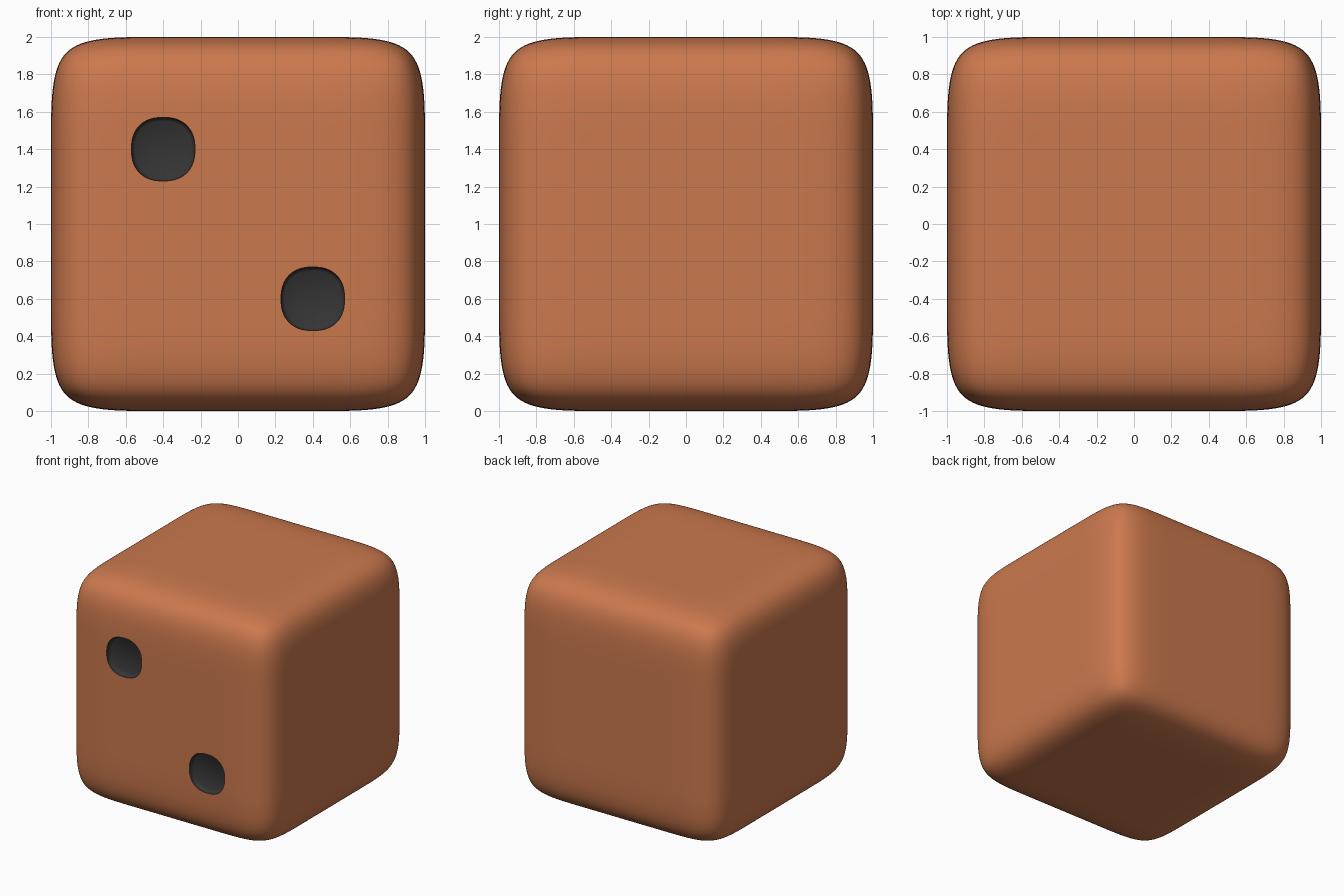
import bpy, bmesh, math

if "Cube" in bpy.data.objects:
    bpy.data.objects.remove(bpy.data.objects["Cube"])


def material(name, rgb):
    m = bpy.data.materials.new(name)
    m.diffuse_color = (*rgb, 1)
    m.use_nodes = True
    m.node_tree.nodes["Principled BSDF"].inputs["Base Color"].default_value = m.diffuse_color
    return m


orange = material("orange", (0.60, 0.19, 0.075))
black = material("black", (0.035, 0.035, 0.035))


def make(name, bm, mat):
    bmesh.ops.recalc_face_normals(bm, faces=bm.faces)
    me = bpy.data.meshes.new(name)
    bm.to_mesh(me)
    bm.free()
    me.materials.append(mat)
    ob = bpy.data.objects.new(name, me)
    bpy.context.collection.objects.link(ob)
    return ob


# Die body: cube with support loops, softened by subdivision
LOOP = 0.5
bm = bmesh.new()
bmesh.ops.create_cube(bm, size=2)
for axis in range(3):
    for c in (-LOOP, LOOP):
        no = [0, 0, 0]
        no[axis] = 1
        bmesh.ops.bisect_plane(bm, geom=bm.verts[:] + bm.edges[:] + bm.faces[:],
                               plane_co=[c * n for n in no], plane_no=no)
bmesh.ops.translate(bm, verts=bm.verts, vec=(0, 0, 1))
body = make("die_body", bm, orange)
sub = body.modifiers.new("round", 'SUBSURF')
sub.levels = sub.render_levels = 4

# Pip cutters: rounded-square plugs with a soft floor edge
SIDES, POWER = 48, 2.35
PROFILE = [(0.17, -1.2), (0.17, -0.985), (0.163, -0.965), (0.15, -0.955)]
bm = bmesh.new()
for s in (-1, 1):
    rings = []
    for r, y in PROFILE:
        ring = []
        for i in range(SIDES):
            a = 2 * math.pi * i / SIDES
            ca, sa = math.cos(a), math.sin(a)
            k = r / (abs(ca) ** POWER + abs(sa) ** POWER) ** (1 / POWER)
            ring.append(bm.verts.new((0.4 * s + k * ca, y, 1 - 0.4 * s + k * sa)))
        rings.append(ring)
    for a, b in zip(rings, rings[1:]):
        for i in range(SIDES):
            j = (i + 1) % SIDES
            bm.faces.new((a[i], a[j], b[j], b[i]))
    bm.faces.new(rings[0])
    bm.faces.new(rings[-1])
cutter = make("pip_cutter", bm, black)
cutter.hide_render = True

# Carve the two recessed pips, keeping their dark colour
cut = body.modifiers.new("pips", 'BOOLEAN')
cut.operation = 'DIFFERENCE'
cut.solver = 'EXACT'
cut.object = cutter
cut.material_mode = 'TRANSFER'
bpy.context.view_layer.objects.active = body
body.select_set(True)
bpy.ops.object.modifier_apply(modifier="round")
bpy.ops.object.modifier_apply(modifier="pips")
bpy.data.objects.remove(cutter)
bpy.ops.object.shade_smooth_by_angle(angle=math.radians(40))
